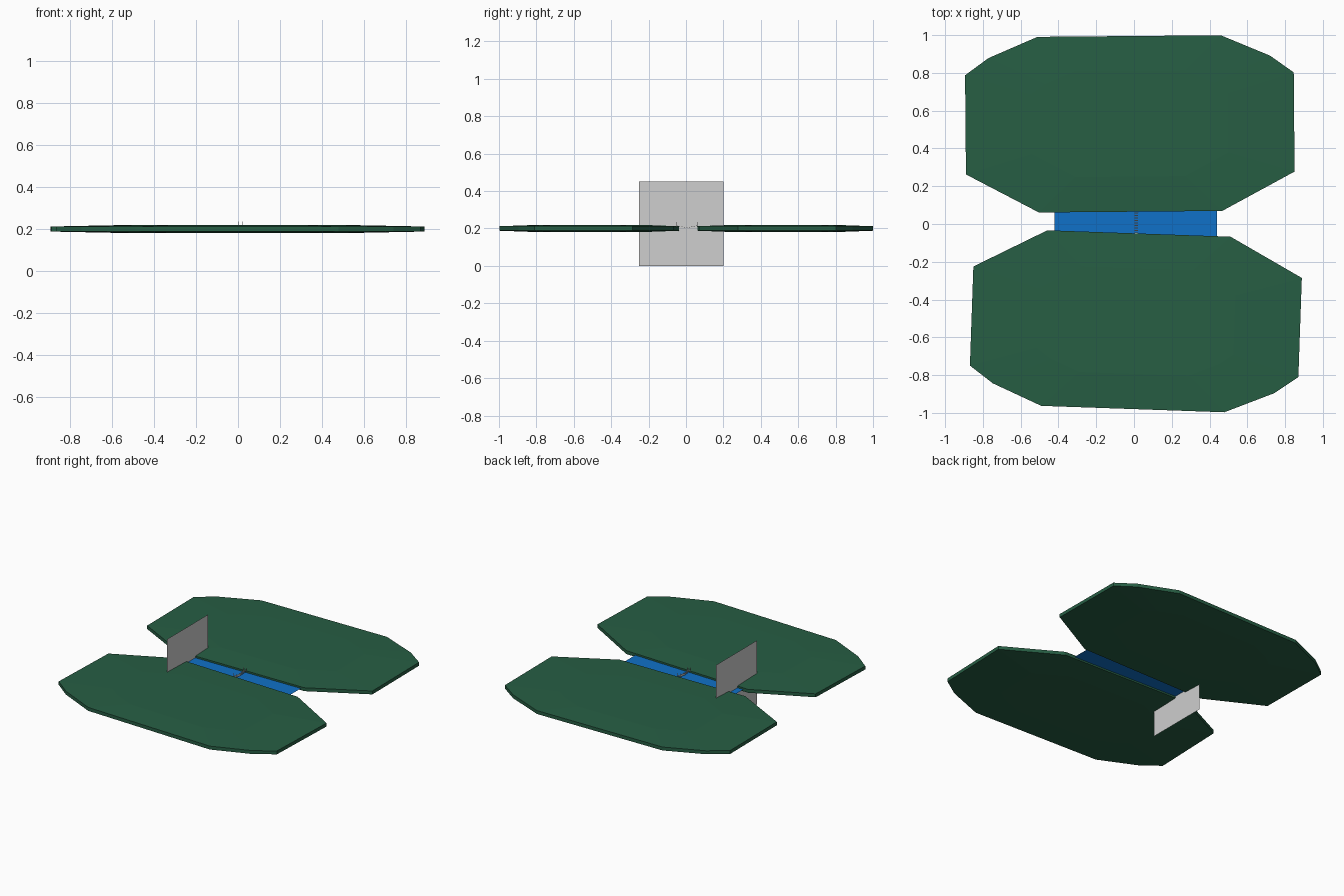
import bpy, bmesh, math
from mathutils import Matrix, Vector

if "Cube" in bpy.data.objects:
    bpy.data.objects.remove(bpy.data.objects["Cube"])


def material(name, rgb):
    m = bpy.data.materials.new(name)
    m.diffuse_color = (*rgb, 1)
    m.use_nodes = True
    m.node_tree.nodes["Principled BSDF"].inputs["Base Color"].default_value = m.diffuse_color
    return m


GREEN = material("dark green", (0.020, 0.112, 0.057))
BLUE = material("water blue", (0.005, 0.165, 0.58))
GREY = material("light grey", (0.62, 0.62, 0.62))


def finish(name, bm, mat):
    me = bpy.data.meshes.new(name)
    bm.to_mesh(me)
    bm.free()
    ob = bpy.data.objects.new(name, me)
    bpy.context.collection.objects.link(ob)
    me.materials.append(mat)
    return ob


def sheet(name, corners, mat):
    bm = bmesh.new()
    bm.faces.new([bm.verts.new(c) for c in corners])
    return finish(name, bm, mat)


def box(bm, center, size):
    m = Matrix.Translation(center) @ Matrix.Diagonal((*size, 1))
    bmesh.ops.create_cube(bm, size=1, matrix=m)


# Ten-sided land slabs, slightly thicker in the middle than at the rim
HALF = [(0.485, -0.465), (0.87, -0.26), (0.87, 0.265), (0.745, 0.355), (0.485, 0.465)]
OUTLINE = HALF + [(-x, y) for x, y in reversed(HALF)]


def land(name, center, flip, degrees):
    bm = bmesh.new()
    turn = Matrix.Translation((*center, 0.2)) @ Matrix.Rotation(math.radians(degrees), 4, 'Z')

    def ring(scale, z):
        return [bm.verts.new(turn @ Vector((x * scale, y * flip * scale, z))) for x, y in OUTLINE]

    rings = [ring(0.6, -0.019), ring(1, -0.012), ring(1, 0.012), ring(0.6, 0.019)]
    n = len(OUTLINE)
    for a, b in zip(rings, rings[1:]):
        for i in range(n):
            j = (i + 1) % n
            bm.faces.new((a[i], a[j], b[j], b[i]))
    bm.faces.new(rings[0])
    bm.faces.new(rings[-1])
    bmesh.ops.recalc_face_normals(bm, faces=bm.faces)
    finish(name, bm, GREEN)


land("back_land", (-0.022, 0.53), 1, 0.5)
land("front_land", (0.01, -0.515), -1, -2)

# River sheet in the gap
sheet("river", [(-0.42, -0.1, 0.2), (0.44, -0.1, 0.2), (0.44, 0.1, 0.2), (-0.42, 0.1, 0.2)], BLUE)

# Upright sheet across the river
sheet("upright_panel", [(-0.375, -0.25, 0), (-0.375, 0.2, 0),
                        (-0.375, 0.2, 0.45), (-0.375, -0.25, 0.45)], GREY)

# Tiny sagging footbridge: planks, and posts at both banks
bm = bmesh.new()
for i in range(9):
    t = i / 4 - 1
    box(bm, (0.012, 0.005 + 0.053 * t, 0.207 + 0.008 * t * t), (0.02, 0.007, 0.003))
for x in (0.003, 0.021):
    for y in (-0.05, 0.06):
        box(bm, (x, y, 0.221), (0.003, 0.003, 0.028))
finish("footbridge", bm, GREY)
